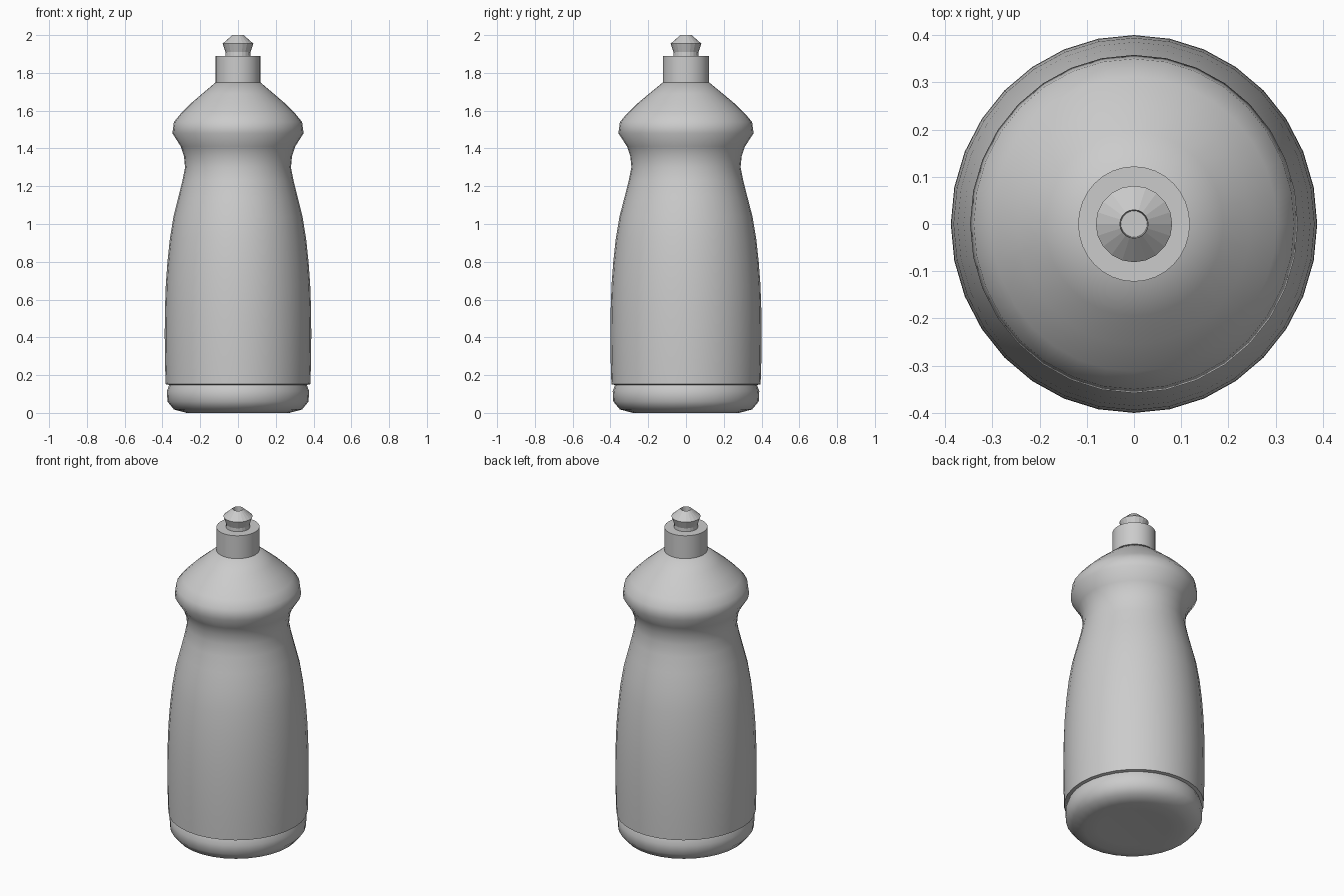
import bpy, bmesh, math

if "Cube" in bpy.data.objects:
    bpy.data.objects.remove(bpy.data.objects["Cube"])


def lathe(name, profile, segments=32, squash=0.97, smooth_angle=40):
    """Revolve (radius, z) points about z; radius 0 makes a pole."""
    bm = bmesh.new()
    rings = []
    for r, z in profile:
        if r == 0:
            rings.append([bm.verts.new((0, 0, z))] * segments)
        else:
            rings.append([bm.verts.new((r * squash * math.cos(a), r * math.sin(a), z))
                          for a in (2 * math.pi * i / segments for i in range(segments))])
    for low, high in zip(rings, rings[1:]):
        for i in range(segments):
            j = (i + 1) % segments
            corners = dict.fromkeys((low[i], low[j], high[j], high[i]))
            bm.faces.new(list(corners))
    bmesh.ops.recalc_face_normals(bm, faces=bm.faces)
    mesh = bpy.data.meshes.new(name)
    bm.to_mesh(mesh)
    bm.free()
    obj = bpy.data.objects.new(name, mesh)
    bpy.context.collection.objects.link(obj)
    if smooth_angle:
        bpy.ops.object.select_all(action='DESELECT')
        obj.select_set(True)
        bpy.context.view_layer.objects.active = obj
        bpy.ops.object.shade_smooth_by_angle(angle=math.radians(smooth_angle))
    return obj


# Bottle: rounded foot, step under the label area, waist grip and shoulder
lathe("bottle_body", [
    (0, 0.008), (0.20, 0.004), (0.28, 0.0), (0.35, 0.018), (0.385, 0.06),
    (0.388, 0.115), (0.376, 0.148), (0.395, 0.152),
    (0.399, 0.28), (0.400, 0.42), (0.399, 0.54), (0.394, 0.68), (0.385, 0.80),
    (0.372, 0.92), (0.352, 1.04), (0.326, 1.14), (0.303, 1.23), (0.289, 1.30),
    (0.295, 1.36), (0.312, 1.41), (0.358, 1.48), (0.350, 1.54),
    (0.312, 1.585), (0.255, 1.64), (0.195, 1.69), (0.122, 1.75), (0, 1.75)],
    smooth_angle=50)

# Screw cap
lathe("cap", [(0, 1.745), (0.122, 1.745), (0.122, 1.89), (0, 1.89)])

# Push-pull spout with a recessed opening
lathe("spout", [
    (0, 1.88), (0.068, 1.88), (0.066, 1.91), (0.081, 1.955),
    (0.030, 2.0), (0.028, 1.96), (0, 1.96)],
    segments=20, squash=1.0, smooth_angle=0)
